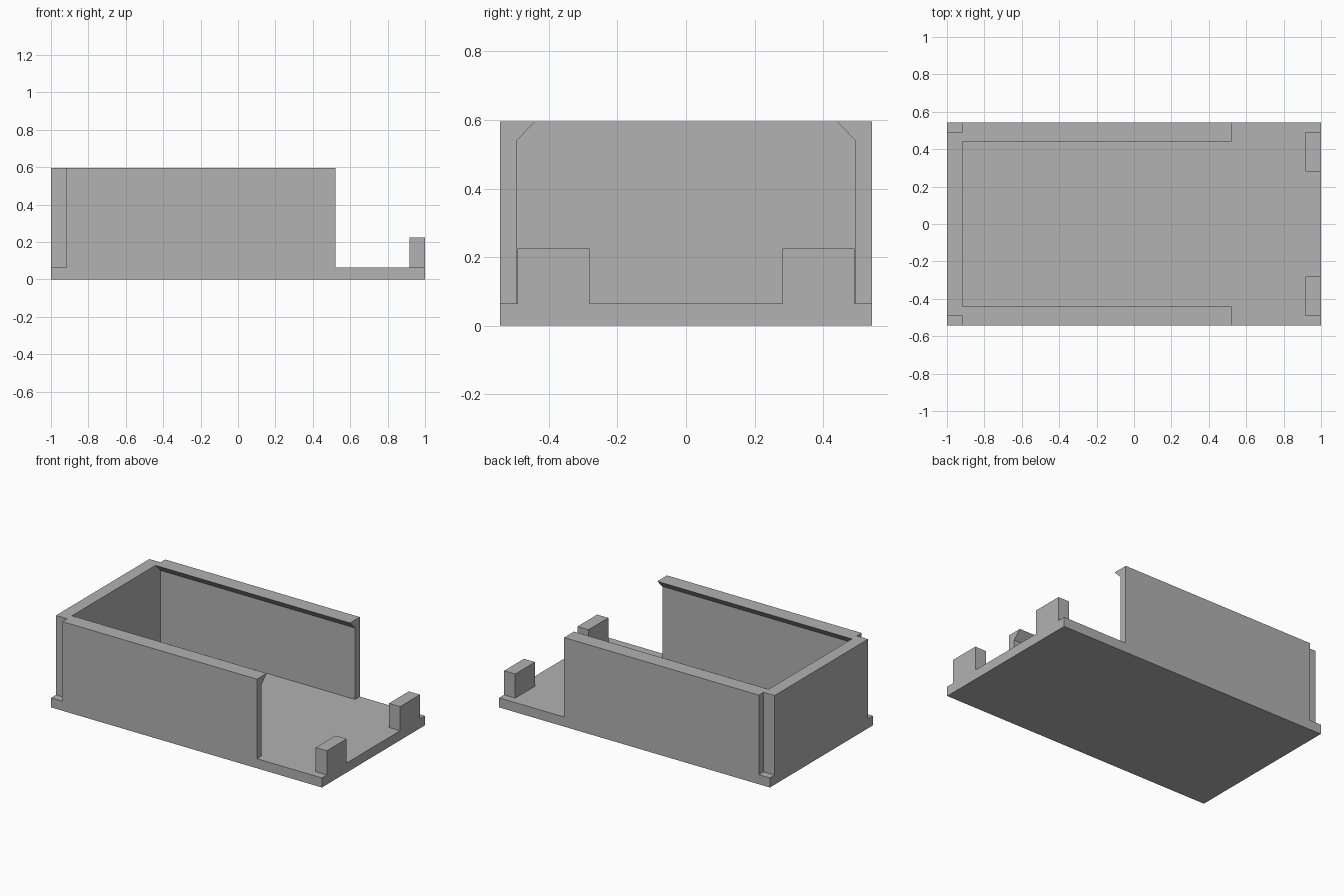
import bpy
import bmesh

cube = bpy.data.objects.get("Cube")
if cube:
    bpy.data.objects.remove(cube, do_unlink=True)

GREY = (0.445, 0.445, 0.445, 1.0)
grey = bpy.data.materials.new("plain grey")
grey.use_nodes = True
grey.diffuse_color = GREY
grey.node_tree.nodes["Principled BSDF"].inputs["Base Color"].default_value = GREY

# Shared dimensions
HALF_X, HALF_Y = 1.0, 0.543
INNER_Y = 0.493        # inner face of the side walls
LIP_Y = 0.44           # inner edge of the top lip
FLOOR_Z, POST_Z, LIP_Z, TOP_Z = 0.064, 0.225, 0.541, 0.595
THICK = 0.082          # thickness of end wall and posts
WALL_END = 0.52


def extrude_x(name, profile, x0, x1):
    """Extrude a closed (y, z) profile along x."""
    bm = bmesh.new()
    face = bm.faces.new([bm.verts.new((x0, y, z)) for y, z in profile])
    moved = bmesh.ops.extrude_face_region(bm, geom=[face])["geom"]
    verts = [v for v in moved if isinstance(v, bmesh.types.BMVert)]
    bmesh.ops.translate(bm, verts=verts, vec=(x1 - x0, 0, 0))
    bmesh.ops.recalc_face_normals(bm, faces=bm.faces)
    mesh = bpy.data.meshes.new(name)
    bm.to_mesh(mesh)
    bm.free()
    mesh.materials.append(grey)
    obj = bpy.data.objects.new(name, mesh)
    bpy.context.collection.objects.link(obj)
    return obj


def block(name, x0, x1, y0, y1, z0, z1):
    return extrude_x(name, [(y0, z0), (y1, z0), (y1, z1), (y0, z1)], x0, x1)


# Base plate and end wall
block("floor", -HALF_X, HALF_X, -HALF_Y, HALF_Y, 0, FLOOR_Z)
block("end_wall", -HALF_X, -HALF_X + THICK, -INNER_Y, INNER_Y, FLOOR_Z, TOP_Z)

# Side walls with an angled inward lip, and the corner posts at the open end
for side, s in (("front", -1), ("back", 1)):
    profile = [(HALF_Y, FLOOR_Z), (HALF_Y, TOP_Z), (LIP_Y, TOP_Z),
               (INNER_Y, LIP_Z), (INNER_Y, FLOOR_Z)]
    extrude_x(side + "_wall", [(s * y, z) for y, z in profile],
              -HALF_X + THICK, WALL_END)
    block(side + "_post", HALF_X - THICK, HALF_X,
          s * 0.282, s * 0.491, FLOOR_Z, POST_Z)
